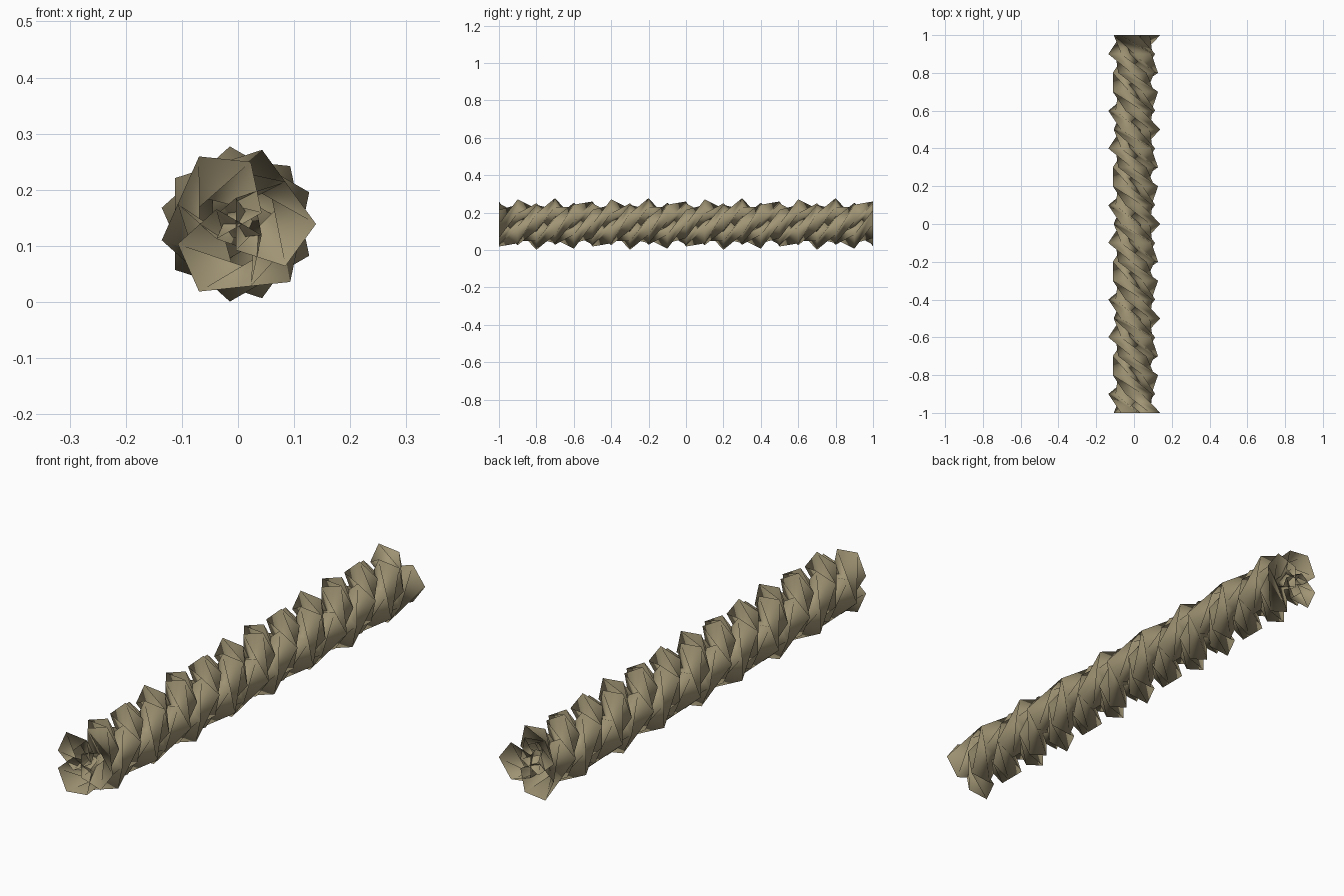
import bpy
import bmesh
import math
from mathutils import Vector, Matrix

cube = bpy.data.objects.get("Cube")
if cube:
    bpy.data.objects.remove(cube, do_unlink=True)

STRANDS = 3
SIDES = 5            # pentagonal strand section
TURN_STEPS = 5       # rings per full turn
TURNS = 4
LENGTH = 2.0
OFFSET = 0.06        # strand centre from the rope axis
RADIUS = 0.079       # strand radius
AXIS_HEIGHT = 0.139

# Rope colour
rope = bpy.data.materials.new("rope tan")
rope.use_nodes = True
colour = (0.35, 0.295, 0.175, 1)
rope.diffuse_color = colour
shader = rope.node_tree.nodes["Principled BSDF"]
shader.inputs["Base Color"].default_value = colour
shader.inputs["Roughness"].default_value = 0.9


def section():
    """Pentagon with one corner pointing away from the rope axis."""
    points = []
    for k in range(SIDES):
        a = math.tau * k / SIDES
        points.append(Vector((OFFSET + RADIUS * math.cos(a), 0, RADIUS * math.sin(a))))
    return points


def build_strand(index):
    """Sweep the section along y while it turns around the axis."""
    bm = bmesh.new()
    rings = []
    steps = TURN_STEPS * TURNS
    for i in range(steps + 1):
        angle = math.tau * (index / STRANDS + i / TURN_STEPS)
        turn = Matrix.Rotation(-angle, 4, 'Y')
        place = Vector((0, -LENGTH / 2 + LENGTH * i / steps, AXIS_HEIGHT))
        rings.append([bm.verts.new(turn @ p + place) for p in section()])
    # Fold each twisted panel inward along its long diagonal, ends left open
    for a, b in zip(rings, rings[1:]):
        for k in range(SIDES):
            n = (k + 1) % SIDES
            bm.faces.new((a[k], b[k], b[n]))
            bm.faces.new((a[k], b[n], a[n]))
    mesh = bpy.data.meshes.new(f"rope_strand_{index + 1}")
    bm.to_mesh(mesh)
    bm.free()
    mesh.materials.append(rope)
    strand = bpy.data.objects.new(mesh.name, mesh)
    bpy.context.collection.objects.link(strand)
    return strand


# Three interwoven strands
bpy.ops.object.select_all(action='DESELECT')
for s in range(STRANDS):
    strand = build_strand(s)
    strand.select_set(True)
    bpy.context.view_layer.objects.active = strand
bpy.ops.object.shade_smooth()
